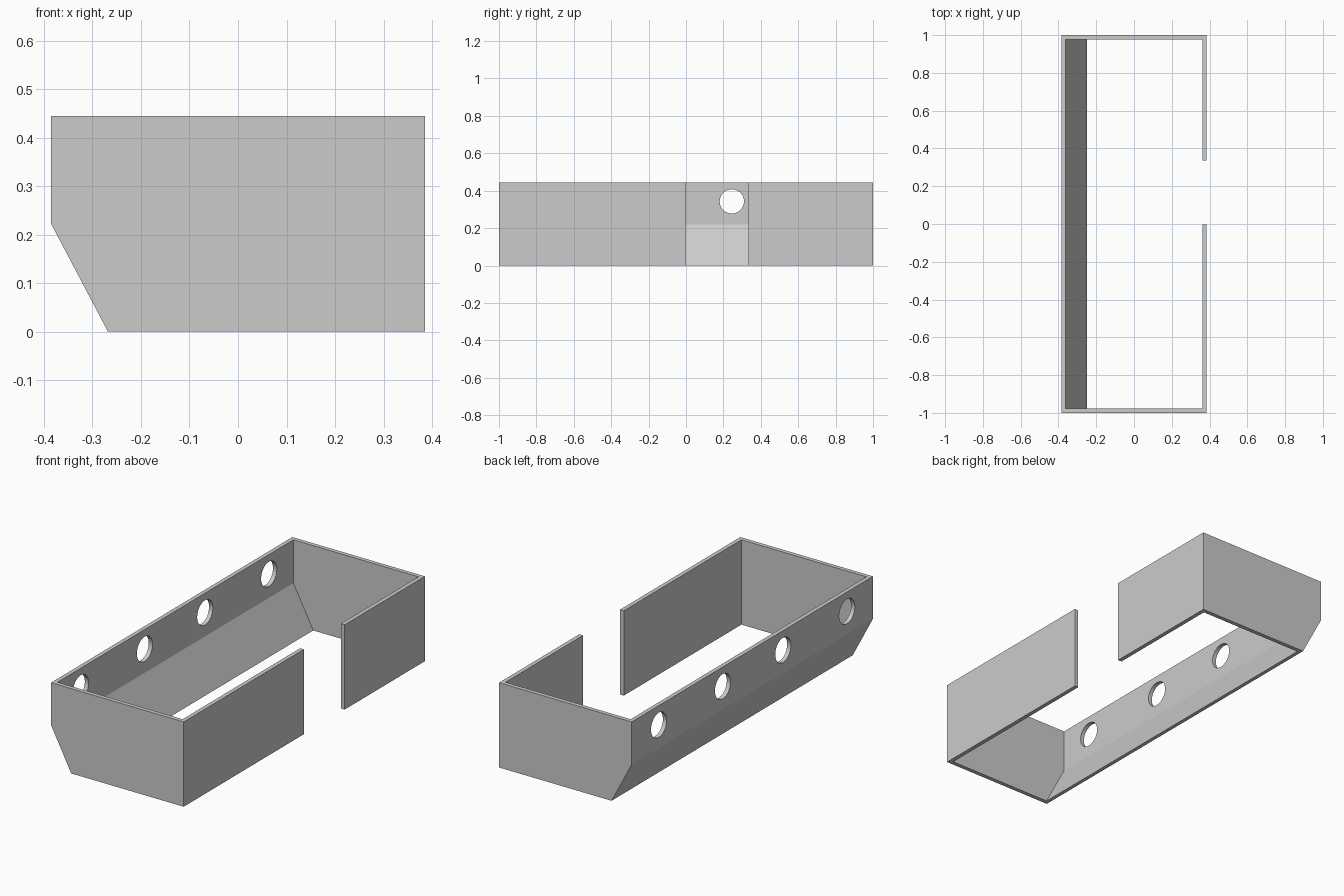
import bpy, bmesh
from math import pi
from mathutils import Matrix

if "Cube" in bpy.data.objects:
    bpy.data.objects.remove(bpy.data.objects["Cube"])

H = 0.445      # wall height
T = 0.022      # wall thickness


def finish(bm, name):
    bmesh.ops.recalc_face_normals(bm, faces=bm.faces[:])
    mesh = bpy.data.meshes.new(name)
    bm.to_mesh(mesh)
    bm.free()
    obj = bpy.data.objects.new(name, mesh)
    bpy.context.collection.objects.link(obj)
    return obj


def prism(name, profile, y0, y1):
    """Extrude an xz profile from y0 to y1."""
    bm = bmesh.new()
    face = bm.faces.new([bm.verts.new((x, y0, z)) for x, z in profile])
    ext = bmesh.ops.extrude_face_region(bm, geom=[face])
    verts = [v for v in ext["geom"] if isinstance(v, bmesh.types.BMVert)]
    bmesh.ops.translate(bm, verts=verts, vec=(0, y1 - y0, 0))
    return finish(bm, name)


def cut(target, cutter):
    cutter.hide_render = True
    cutter.hide_viewport = False
    cutter.display_type = 'WIRE'
    mod = target.modifiers.new(cutter.name, 'BOOLEAN')
    mod.operation = 'DIFFERENCE'
    mod.solver = 'EXACT'
    mod.object = cutter


# Outer shell with one slanted lower side
shell = prism("wall_shell", [(-0.385, H), (-0.385, 0.222), (-0.268, 0),
                             (0.385, 0), (0.385, H)], -1, 1)

# Hollow interior, open at top and bottom
slope = 0.117 / 0.222
cut(shell, prism("interior_cutter",
                 [(-0.385 + T, H + 0.1), (-0.385 + T, 0.218),
                  (-0.248 + 0.1 * slope, -0.1), (0.385 - T, -0.1),
                  (0.385 - T, H + 0.1)], -1 + T, 1 - T))

# Doorway in the right wall
cut(shell, prism("doorway_cutter", [(0.3, -0.1), (0.5, -0.1), (0.5, H + 0.1),
                                    (0.3, H + 0.1)], -0.003, 0.335))

# Four round portholes in the left wall
bm = bmesh.new()
for y in (-0.785, -0.255, 0.245, 0.775):
    bmesh.ops.create_cone(bm, cap_ends=True, segments=32, radius1=0.065,
                          radius2=0.065, depth=0.2,
                          matrix=Matrix.Translation((-0.375, y, 0.343))
                          @ Matrix.Rotation(pi / 2, 4, 'Y'))
cut(shell, finish(bm, "porthole_cutter"))
